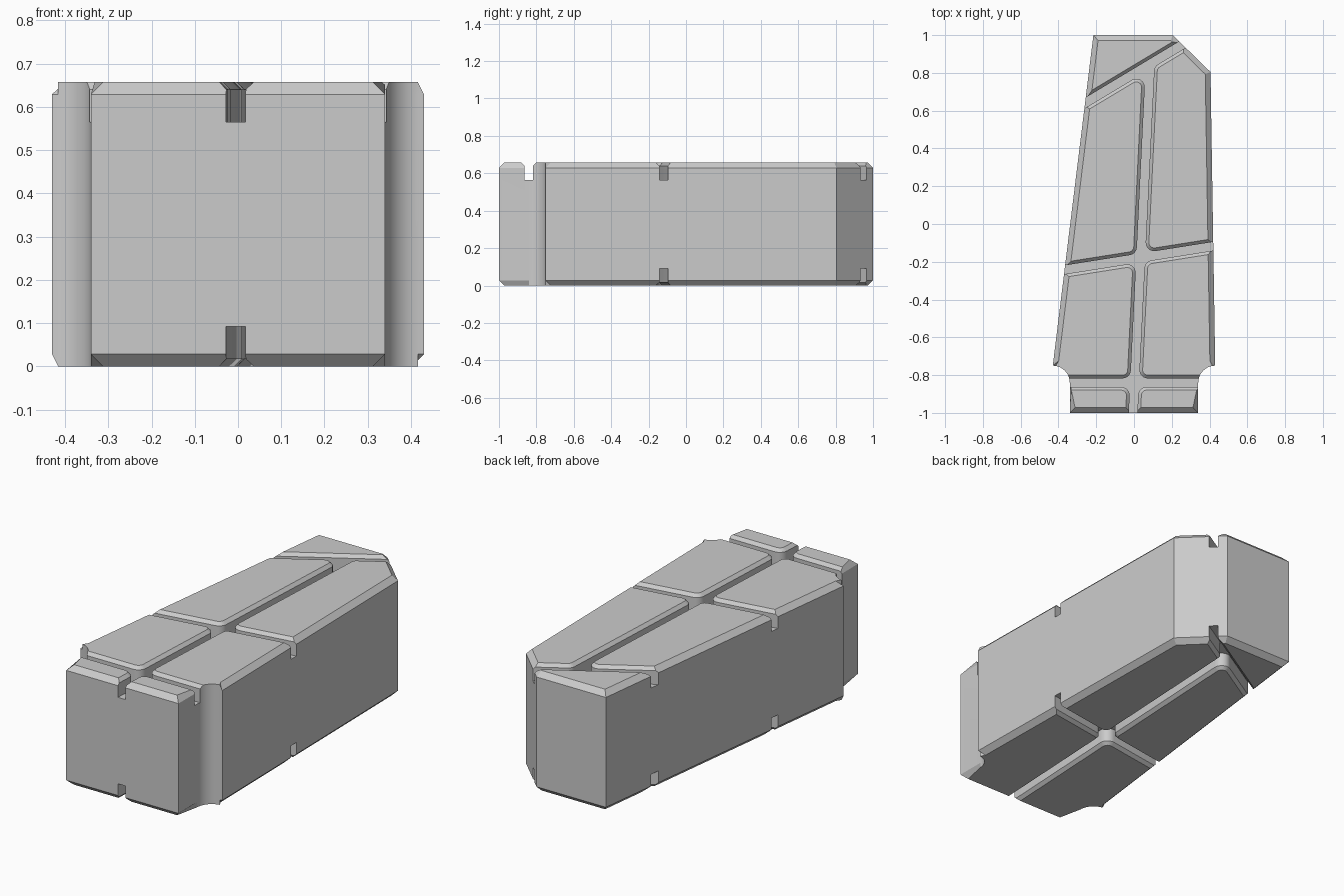
import bpy, bmesh, math
from mathutils import Vector

cube = bpy.data.objects.get("Cube")
if cube:
    bpy.data.objects.remove(cube, do_unlink=True)

HEIGHT = 0.657
DEPTH = 0.092      # groove depth
HALF = 0.0225      # half of the groove width
RADIUS = 0.045     # pad corner radius
CHAMFER = 0.017    # pad edge chamfer
EDGE = 0.028       # outer edge chamfer


def make_object(name, bm):
    bmesh.ops.recalc_face_normals(bm, faces=bm.faces)
    mesh = bpy.data.meshes.new(name)
    bm.to_mesh(mesh)
    bm.free()
    obj = bpy.data.objects.new(name, mesh)
    bpy.context.collection.objects.link(obj)
    return obj


def loft(bm, rings):
    """Closed solid through equally long rings of 3D points."""
    rows = [[bm.verts.new(p) for p in ring] for ring in rings]
    n = len(rows[0])
    for low, high in zip(rows, rows[1:]):
        for i in range(n):
            j = (i + 1) % n
            bm.faces.new((low[i], low[j], high[j], high[i]))
    bm.faces.new(rows[0][::-1])
    bm.faces.new(rows[-1])


def subtract(target, cutter):
    mod = target.modifiers.new("cut", 'BOOLEAN')
    mod.operation, mod.solver, mod.object = 'DIFFERENCE', 'EXACT', cutter
    graph = bpy.context.evaluated_depsgraph_get()
    target_mesh = bpy.data.meshes.new_from_object(target.evaluated_get(graph))
    target.modifiers.clear()
    target.data = target_mesh
    bpy.data.objects.remove(cutter, do_unlink=True)


def line(a, b, c):
    """Line a*x + b*y = c with a unit normal."""
    size = math.hypot(a, b)
    return Vector((a, b)) / size, c / size


# Groove centre lines and far limits outside the block
spine = line(1, -0.049, 0.044)
front_cross = line(0, 1, -0.84)
mid_cross = line(-0.158, 1, -0.184)
diagonal = line(-0.6, 1, 0.796)
left, right = line(1, 0, -0.7), line(1, 0, 0.7)
front, back = line(0, 1, -1.3), line(0, 1, 2)


def pad_ring(sides, inset, z):
    """Rounded outline between bottom, right, top and left lines."""
    planes = [(n * s, c * s) for (n, c), s in zip(sides, (-1, 1, 1, -1))]
    points = []
    for k in range(4):
        (n1, c1), (n2, c2) = planes[k], planes[(k + 1) % 4]
        d1, d2 = c1 - HALF - RADIUS, c2 - HALF - RADIUS
        det = n1.x * n2.y - n1.y * n2.x
        centre = Vector((d1 * n2.y - d2 * n1.y, n1.x * d2 - n2.x * d1)) / det
        start = math.atan2(n1.y, n1.x)
        sweep = (math.atan2(n2.y, n2.x) - start) % math.tau
        for i in range(7):
            a = start + sweep * i / 6
            p = centre + Vector((math.cos(a), math.sin(a))) * (RADIUS - inset)
            points.append((p.x, p.y, z))
    return points


def groove_cutter(crossings, flip):
    """Thin slab with the pads removed, leaving only the groove network."""
    def level(z):
        return HEIGHT - z if flip else z

    floor, above = HEIGHT - DEPTH, HEIGHT + 0.01
    rows = [front] + crossings
    pads = [(diagonal, right, back, left)]
    for low, high in zip(rows, rows[1:]):
        pads += [(low, spine, high, left), (low, right, high, spine)]
    bm = bmesh.new()
    for sides in pads:
        loft(bm, [pad_ring(sides, 0, level(floor - 0.05)),
                  pad_ring(sides, 0, level(HEIGHT - CHAMFER)),
                  pad_ring(sides, CHAMFER + 0.02, level(HEIGHT + 0.02))])
    pad_solid = make_object("pads", bm)
    bm = bmesh.new()
    corners = [(-0.6, -1.1), (0.6, -1.1), (0.6, 1.1), (-0.6, 1.1)]
    loft(bm, [[(x, y, level(z)) for x, y in corners] for z in (floor, above)])
    slab = make_object("groove_cutter", bm)
    subtract(slab, pad_solid)
    return slab


# Block outline: tapered body, clipped rear corner, scooped front corners
scoop = [(0.43 - 0.09 * math.cos(a), -0.84 + 0.09 * math.sin(a))
         for a in (math.pi / 2 * i / 10 for i in range(11))]
outline = [(-0.34, -1), (0.34, -1)] + scoop
outline += [(0.405, 0.805), (0.205, 1), (-0.215, 1)]
outline += [(-x, y) for x, y in reversed(scoop)]

bm = bmesh.new()
loft(bm, [[(x, y, z) for x, y in outline] for z in (0, HEIGHT)])
rims = [e for e in bm.edges if abs(e.verts[0].co.z - e.verts[1].co.z) < 0.001]
bmesh.ops.bevel(bm, geom=rims, offset=EDGE, offset_type='OFFSET',
                segments=1, profile=0.5, affect='EDGES')
block = make_object("grooved_block", bm)

# Grooves on the upper and lower faces
subtract(block, groove_cutter([front_cross, mid_cross, diagonal], False))
subtract(block, groove_cutter([mid_cross, diagonal], True))

# Single grey material
grey = bpy.data.materials.new("plain grey")
grey.use_nodes = True
colour = (0.6, 0.6, 0.6, 1)
grey.diffuse_color = colour
grey.node_tree.nodes["Principled BSDF"].inputs["Base Color"].default_value = colour
block.data.materials.clear()
block.data.materials.append(grey)

bpy.ops.object.select_all(action='DESELECT')
block.select_set(True)
bpy.context.view_layer.objects.active = block
bpy.ops.object.shade_smooth_by_angle(angle=math.radians(25))
